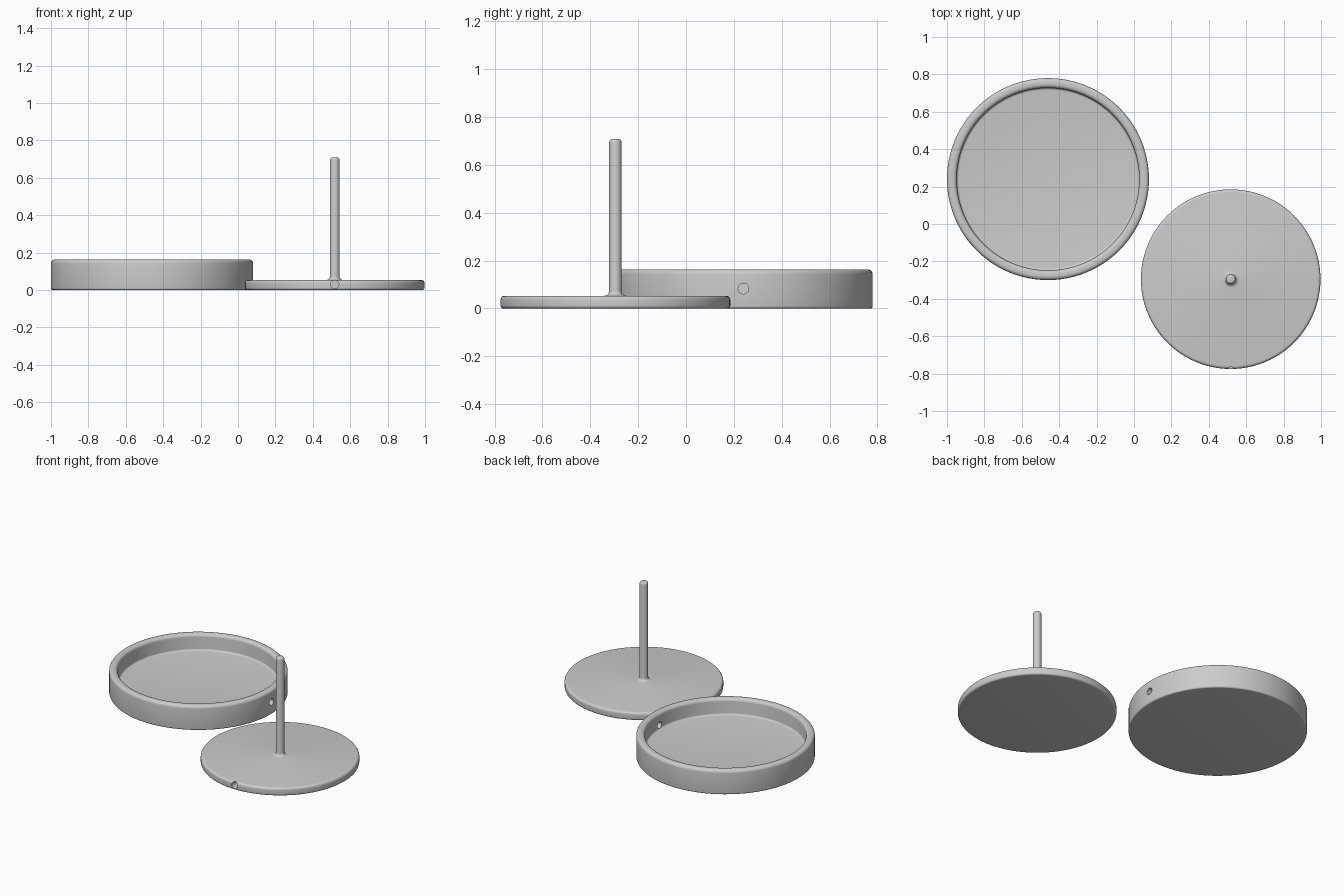
import bpy, bmesh, math
from mathutils import Vector, Matrix

if "Cube" in bpy.data.objects:
    bpy.data.objects.remove(bpy.data.objects["Cube"])

grey = bpy.data.materials.new("plain grey")
grey.diffuse_color = (0.6, 0.6, 0.6, 1)
grey.use_nodes = True
grey.node_tree.nodes["Principled BSDF"].inputs["Base Color"].default_value = grey.diffuse_color


def rounded(points, steps=5):
    """Profile of (radius, z, fillet) points with each corner filleted."""
    out = []
    for i, (r, z, f) in enumerate(points):
        p = Vector((r, z))
        if f == 0:
            out.append(p)
            continue
        a = (Vector(points[i - 1][:2]) - p).normalized()
        b = (Vector(points[i + 1][:2]) - p).normalized()
        centre = p + (a + b) * f
        for k in range(steps + 1):
            t = k / steps * math.pi / 2
            out.append(centre - b * f * math.cos(t) - a * f * math.sin(t))
    return out


def lathe(name, profile, centre, sides=96):
    """Spin a profile around the vertical axis."""
    bm = bmesh.new()
    verts = [bm.verts.new((p.x, 0, p.y)) for p in rounded(profile)]
    edges = [bm.edges.new(pair) for pair in zip(verts, verts[1:])]
    bmesh.ops.spin(bm, geom=verts + edges, axis=(0, 0, 1), cent=(0, 0, 0),
                   angle=2 * math.pi, steps=sides, use_duplicate=False)
    bmesh.ops.remove_doubles(bm, verts=bm.verts, dist=1e-5)
    bmesh.ops.recalc_face_normals(bm, faces=bm.faces)
    mesh = bpy.data.meshes.new(name)
    bm.to_mesh(mesh)
    bm.free()
    obj = bpy.data.objects.new(name, mesh)
    obj.location = centre
    mesh.materials.append(grey)
    bpy.context.collection.objects.link(obj)
    return obj


def drill(obj, name, location, rotation, length, radius=0.022):
    """Cut a round cord hole, then smooth the result."""
    bpy.ops.mesh.primitive_cylinder_add(vertices=32, radius=radius, depth=length,
                                        location=location, rotation=rotation)
    cutter = bpy.context.object
    cutter.name = name
    cutter.data.materials.append(grey)
    mod = obj.modifiers.new("hole", 'BOOLEAN')
    mod.operation, mod.solver, mod.object = 'DIFFERENCE', 'EXACT', cutter
    bpy.ops.object.select_all(action='DESELECT')
    obj.select_set(True)
    bpy.context.view_layer.objects.active = obj
    bpy.ops.object.modifier_apply(modifier=mod.name)
    bpy.data.objects.remove(cutter)
    bpy.ops.object.shade_smooth_by_angle(angle=math.radians(35))


# Shallow round tray with a rounded rim and a hole through its right wall
tray = lathe("tray", [(0, 0, 0), (0.54, 0, 0.01), (0.54, 0.163, 0.02),
                      (0.488, 0.163, 0.02), (0.488, 0.055, 0.012), (0, 0.055, 0)],
             (-0.46, 0.24, 0))
drill(tray, "tray_hole_cutter", (0.055, 0.24, 0.083), (0, math.pi / 2, 0), 0.14)

# Flat round base with an upright post, filleted where they meet
stand = lathe("base_with_post", [(0, 0, 0), (0.48, 0, 0.012), (0.48, 0.053, 0.016),
                                 (0.026, 0.053, 0.02), (0.026, 0.708, 0.014),
                                 (0, 0.708, 0)], (0.517, -0.295, 0))
drill(stand, "base_hole_cutter", (0.517, -0.775, 0.03), (math.pi / 2, 0, 0), 0.12)
